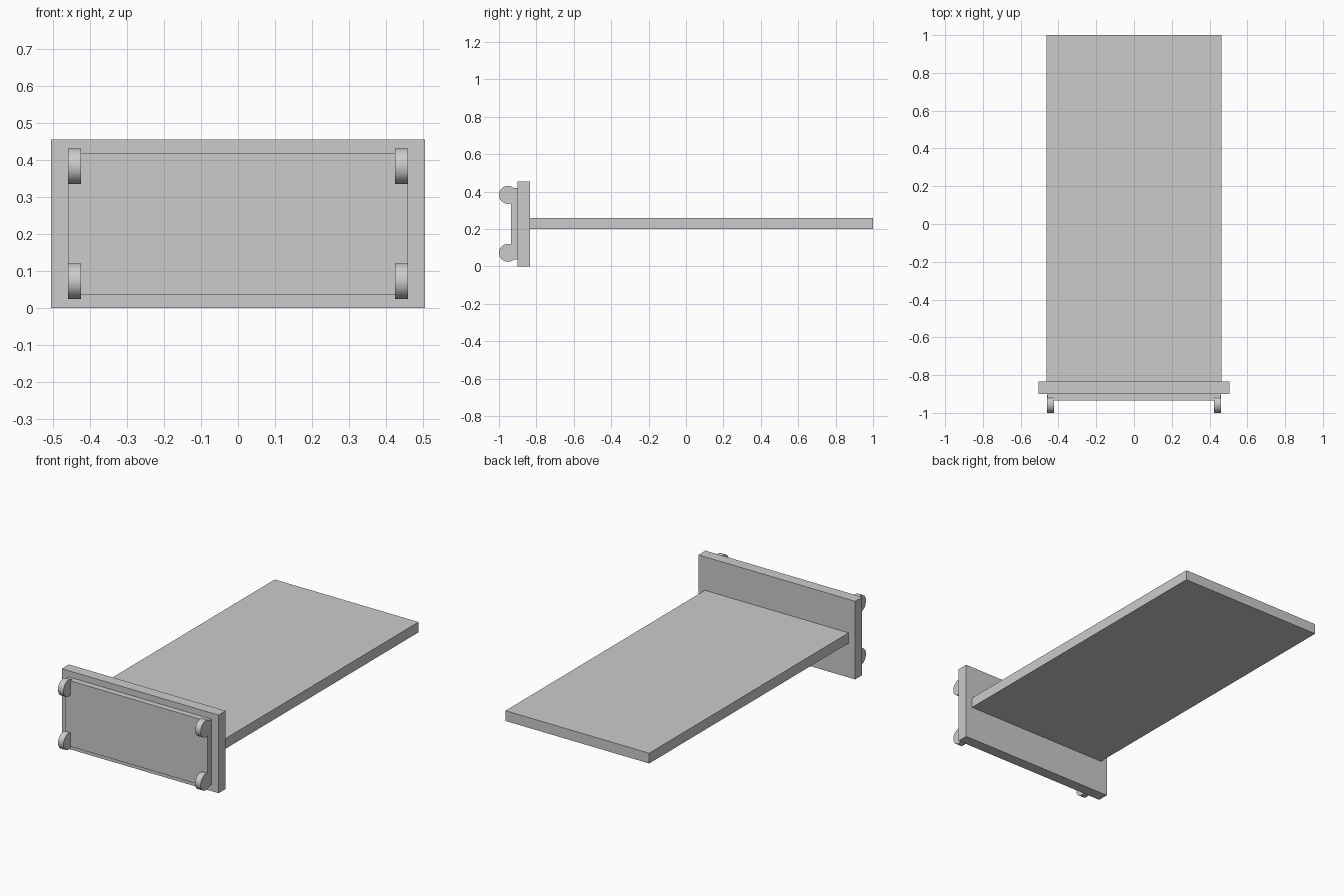
import bpy
import math

cube = bpy.data.objects.get("Cube")
if cube:
    bpy.data.objects.remove(cube, do_unlink=True)

grey = bpy.data.materials.new("plain_grey")
grey.use_nodes = True
colour = (0.6, 0.6, 0.6, 1)
grey.diffuse_color = colour
grey.node_tree.nodes["Principled BSDF"].inputs["Base Color"].default_value = colour


def box(name, low, high):
    """Add a box spanning two opposite corners."""
    centre = [(a + b) / 2 for a, b in zip(low, high)]
    bpy.ops.mesh.primitive_cube_add(size=1, location=centre)
    obj = bpy.context.object
    obj.name = name
    obj.scale = [b - a for a, b in zip(low, high)]
    bpy.ops.object.transform_apply(location=False, rotation=False, scale=True)
    obj.data.materials.append(grey)


def disc(name, x, y, z, radius, width):
    """Add a smooth-rimmed disc with its axis along x."""
    bpy.ops.mesh.primitive_cylinder_add(
        vertices=48, radius=radius, depth=width,
        location=(x, y, z), rotation=(0, math.pi / 2, 0))
    obj = bpy.context.object
    obj.name = name
    obj.data.materials.append(grey)
    bpy.ops.object.shade_smooth_by_angle(angle=math.radians(30))


# Long flat shelf board
box("shelf_board", (-0.463, -0.835, 0.2), (0.463, 1, 0.26))

# Upright panel with a raised pad on its front
box("upright_panel", (-0.505, -0.9, 0), (0.505, -0.835, 0.455))
box("raised_pad", (-0.459, -0.935, 0.037), (0.459, -0.9, 0.419))

# Round corner lugs
for side, x in (("left", 0.442), ("right", -0.442)):
    for level, z in (("upper", 0.383), ("lower", 0.073)):
        disc(f"{level}_{side}_lug", x, -0.952, z, 0.048, 0.035)
